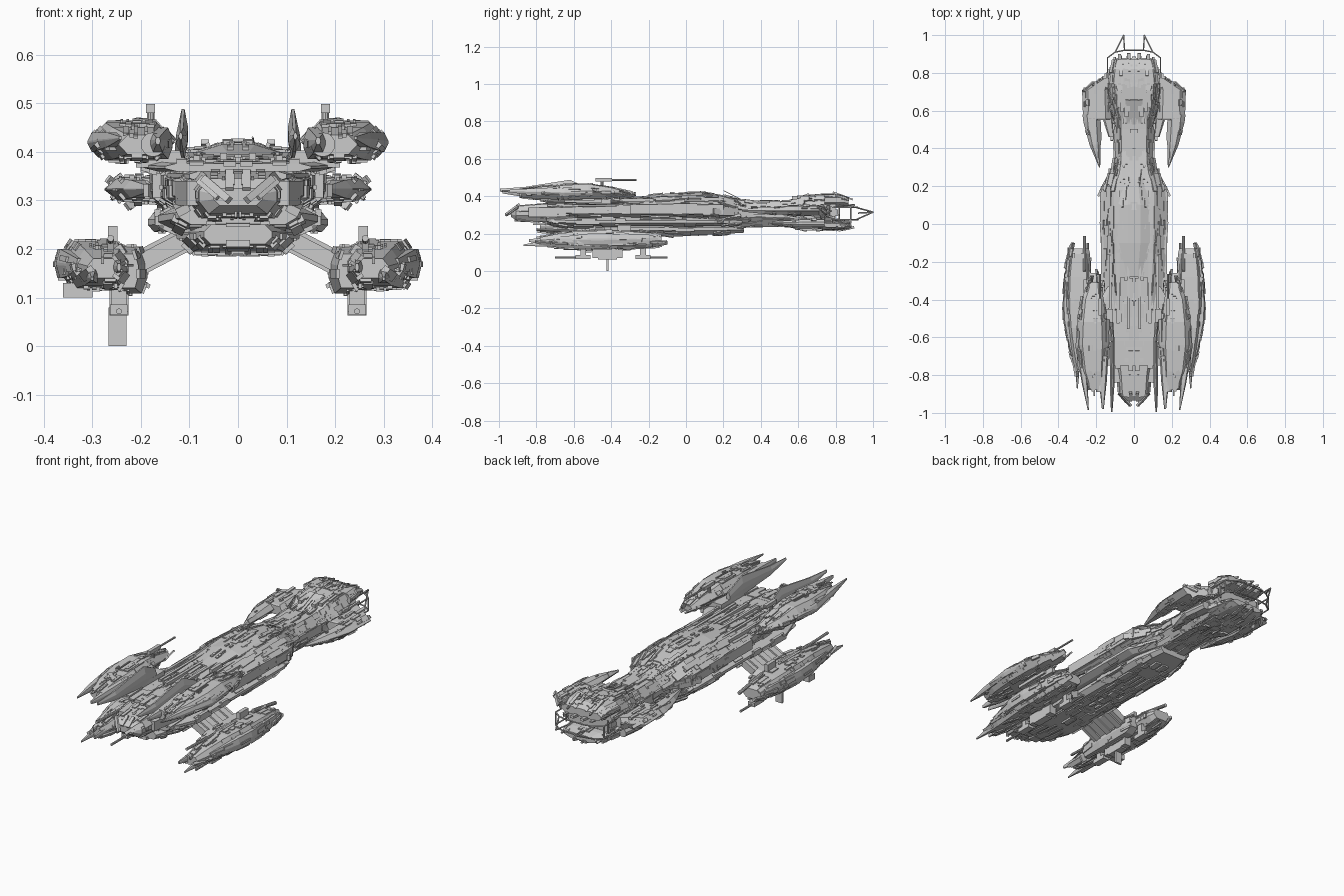
import bpy, bmesh, math, random
from mathutils import Matrix, Vector
random.seed(7)


def finish(name, bm, mirror):
    bmesh.ops.recalc_face_normals(bm, faces=bm.faces)
    me = bpy.data.meshes.new(name)
    bm.to_mesh(me)
    bm.free()
    ob = bpy.data.objects.new(name, me)
    bpy.context.collection.objects.link(ob)
    if mirror:
        ob.modifiers.new("mirror", 'MIRROR').use_mirror_merge = False
    return ob


def add_box(bm, matrix, size):
    bmesh.ops.create_cube(bm, size=1, matrix=matrix @ Matrix.Diagonal((*size, 1)))


def box(name, loc, size, mirror=True, rot=0, axis='Y'):
    bm = bmesh.new()
    add_box(bm, Matrix.Translation(loc) @ Matrix.Rotation(rot, 4, axis), size)
    return finish(name, bm, mirror)


def tube(name, a, b, r, mirror=True, n=10):
    a, b = Vector(a), Vector(b)
    bm = bmesh.new()
    m = Matrix.Translation((a + b) / 2) @ (b - a).to_track_quat('Z', 'Y').to_matrix().to_4x4()
    bmesh.ops.create_cone(bm, cap_ends=True, segments=n, radius1=r, radius2=r,
                          depth=(b - a).length, matrix=m)
    return finish(name, bm, mirror)


# Chamfered body lofted along y; stations are (y, centre x, half width, z low, z high)
def loft(name, stations, mirror=False, a=.65, b=.3, greebles=0, scale=1.0):
    shape = [(-a, -1), (a, -1), (1, -b), (1, b), (a, 1), (-a, 1), (-1, b), (-1, -b)]
    bm = bmesh.new()
    rings = []
    for y, cx, hw, lo, hi in stations:
        rings.append([bm.verts.new((cx + u * hw, y, (lo + hi) / 2 + v * (hi - lo) / 2))
                      for u, v in shape])
    for r, s in zip(rings, rings[1:]):
        for i in range(8):
            j = (i + 1) % 8
            bm.faces.new((r[i], r[j], s[j], s[i]))
    bm.faces.new(rings[0])
    bm.faces.new(rings[-1])
    bmesh.ops.recalc_face_normals(bm, faces=bm.faces)
    if greebles:
        plate(name + "_plating", bm, greebles, scale, not mirror)
    return finish(name, bm, mirror)


# Random armour plates and pipes laid on the faces of a body
def plate(name, body, count, scale, half):
    body.normal_update()
    faces = [f for f in body.faces if len(f.verts) == 4]
    out = bmesh.new()
    for f in random.choices(faces, [f.calc_area() for f in faces], k=count):
        c = [v.co for v in f.verts]
        u, v = random.uniform(.05, .95), random.uniform(.08, .92)
        p = c[0].lerp(c[1], u).lerp(c[3].lerp(c[2], u), v)
        n = f.normal
        if half and p.x < 0:
            p, n = Vector((-p.x, p.y, p.z)), Vector((-n.x, n.y, n.z))
        t = Vector((0, 1, 0)) - n * n.y
        if t.length < .4:
            continue
        t.normalize()
        m = Matrix((t.cross(n), t, n)).transposed().to_4x4()
        m.translation = p
        w = random.uniform(.006, .03) * scale
        add_box(out, m, (w, random.uniform(.02, .13) * scale, random.uniform(.006, .02) * scale))
    finish(name, out, True)


# Central hull, stacked in layers
loft("nose", [(-.935, 0, .05, .29, .325), (-.91, 0, .08, .272, .345), (-.8, 0, .09, .265, .355),
              (-.68, 0, .11, .26, .365)], a=.75, greebles=30, scale=.7)
loft("upper_hull", [(-.74, 0, .10, .29, .355), (-.62, 0, .135, .28, .37), (-.3, 0, .155, .27, .385),
                    (0, 0, .172, .27, .4), (.18, 0, .172, .26, .395), (.28, 0, .12, .25, .38)],
     a=.62, b=.35, greebles=260)
loft("lower_hull", [(-.74, 0, .12, .25, .29), (-.6, 0, .165, .24, .285), (.15, 0, .165, .24, .285),
                    (.28, 0, .11, .24, .29)], a=.8, greebles=110)
loft("keel", [(-.78, 0, .07, .21, .25), (-.6, 0, .115, .195, .255), (.15, 0, .115, .195, .255),
              (.31, 0, .08, .205, .25)], a=.8, greebles=130)
loft("bridge_dome", [(-.28, 0, .05, .37, .395), (-.1, 0, .085, .37, .415), (.1, 0, .085, .37, .42),
                     (.24, 0, .05, .36, .4)], a=.4, greebles=40, scale=.7)
loft("wing_plate", [(-.75, 0, .15, .36, .376), (-.62, 0, .195, .36, .38), (-.42, 0, .19, .36, .38),
                    (-.33, 0, .14, .36, .375)], a=.85, greebles=40)
loft("wing_root", [(-.74, 0, .1, .335, .365), (-.55, 0, .145, .335, .368), (-.35, 0, .145, .335, .368)])
for x in (.03, .085, .125):
    box("dorsal_rail", (x, -.34, .392 - x * .1), (.014, .46 - x, .018))
box("hull_side_rail", (.167, -.05, .33), (.018, .5, .05))
box("nose_cheek", (.1, -.74, .315), (.035, .2, .05), rot=-.12, axis='Z')
for i in range(4):
    box("foredeck_rib", (0, -.72 + i * .06, .372), (.1, .02, .016), False)

# Neck and tail block, split into jaws at the stern
loft("neck", [(.24, 0, .125, .235, .385), (.36, 0, .1, .24, .37), (.5, 0, .105, .24, .37),
              (.6, 0, .11, .24, .375)], greebles=120, scale=.9)
loft("tail_block", [(.55, 0, .105, .245, .37), (.62, 0, .125, .225, .395), (.74, 0, .135, .225, .405),
                    (.8, 0, .13, .235, .4)], a=.7, greebles=110)
loft("tail_upper_jaw", [(.74, 0, .135, .345, .41), (.82, 0, .125, .345, .408), (.87, 0, .115, .35, .39)],
     a=.8, greebles=35, scale=.7)
loft("tail_lower_jaw", [(.74, 0, .135, .22, .275), (.83, 0, .12, .22, .27), (.88, 0, .09, .23, .26)],
     greebles=35, scale=.7)
loft("tail_fin_root", [(.77, .145, .02, .29, .35), (.71, .2, .075, .298, .348), (.56, .195, .075, .298, .348),
                       (.55, .16, .03, .3, .345)], True, a=.6, b=.06, greebles=40, scale=.7)
loft("tail_fin_blade", [(.58, .225, .048, .3, .346), (.54, .222, .046, .3, .345),
                        (.42, .206, .03, .305, .342), (.3, .182, .003, .318, .33)],
     True, a=.5, b=.06, greebles=14, scale=.7)
loft("tail_lower_fin", [(.74, .14, .03, .235, .275), (.62, .15, .035, .235, .275),
                        (.46, .12, .015, .25, .265)], True, greebles=15, scale=.6)

# Open docking frame behind the tail
paths = [[(.14, .78, .34), (.14, .88, .34), (.1, .91, .34), (.05, .92, .34), (0, .92, .34)],
         [(.14, .78, .275), (.14, .88, .275), (.1, .91, .275), (.05, .92, .275), (0, .92, .275)],
         [(.14, .88, .34), (.14, .88, .275)], [(.12, .82, .34), (.12, .82, .275)],
         [(.1, .91, .34), (.055, 1, .315), (.1, .91, .275)], [(.055, 1, .315), (.05, .92, .31)]]
for path in paths:
    for p, q in zip(path, path[1:]):
        tube("docking_frame_rod", p, q, .004, n=6)

# Upper weapon pods with forked prows
loft("upper_pod", [(-.88, .2, .045, .395, .435), (-.78, .215, .07, .385, .45), (-.64, .22, .088, .382, .46),
                   (-.52, .22, .08, .385, .465), (-.4, .22, .06, .39, .445), (-.31, .21, .03, .4, .425)],
     True, a=.6, b=.08, greebles=110, scale=.8)
loft("upper_pod_outer_prong", [(-.985, .242, .003, .425, .432), (-.85, .26, .015, .41, .44),
                               (-.65, .285, .025, .4, .44), (-.5, .28, .018, .405, .435)], True, b=.1)
loft("upper_pod_middle_prong", [(-.98, .165, .005, .415, .43), (-.86, .165, .018, .395, .44),
                                (-.7, .16, .025, .385, .45)], True)
loft("upper_pod_blade", [(-.995, .118, .004, .425, .44), (-.86, .116, .012, .4, .45),
                         (-.62, .113, .01, .385, .488), (-.52, .12, .01, .385, .44)], True, a=.3)
tube("upper_pod_intake", (.175, -.89, .415), (.175, -.78, .415), .025, n=16)
box("upper_pod_pylon", (.16, -.55, .385), (.1, .2, .035))
tube("upper_turret_post", (.18, -.45, .45), (.18, -.45, .485), .008)
box("upper_turret_head", (.18, -.44, .489), (.018, .09, .018))
tube("upper_turret_barrel", (.18, -.4, .487), (.18, -.265, .487), .005, n=8)

# Lower engine pods on angled arms
box("lower_pod_arm", (.155, -.42, .195), (.15, .24, .035), rot=.48)
for y in (-.5, -.42, -.34):
    box("lower_pod_arm_brace", (.16, y, .193), (.13, .035, .05), rot=.48)
loft("lower_pod", [(-.78, .275, .035, .14, .18), (-.68, .28, .055, .125, .2), (-.55, .29, .065, .12, .215),
                   (-.42, .295, .072, .12, .215), (-.28, .295, .066, .122, .21), (-.16, .29, .058, .13, .2),
                   (-.13, .29, .05, .14, .19)], True, a=.65, b=.25, greebles=130, scale=.8)
loft("lower_pod_inner_shell", [(-.64, .225, .02, .12, .19), (-.5, .222, .036, .108, .205),
                               (-.3, .222, .036, .11, .205), (-.26, .22, .03, .13, .19)],
     True, greebles=50, scale=.7)
loft("lower_pod_outer_shell", [(-.7, .325, .008, .15, .18), (-.52, .352, .022, .14, .2),
                               (-.42, .36, .018, .14, .2), (-.2, .345, .015, .145, .195),
                               (-.13, .335, .008, .155, .18)], True, b=.1, greebles=30, scale=.7)
loft("lower_pod_prong", [(-.87, .3, .003, .135, .142), (-.74, .3, .014, .13, .165),
                         (-.6, .3, .025, .13, .18)], True)
loft("lower_pod_inner_prong", [(-.84, .245, .004, .155, .17), (-.7, .25, .015, .14, .185),
                               (-.58, .25, .02, .13, .19)], True)
tube("lower_pod_lance", (.262, -.8, .222), (.262, -.58, .215), .007, n=8)
tube("lower_pod_intake", (.252, -.71, .165), (.252, -.58, .165), .026, n=16)
tube("pod_top_gun", (.262, -.25, .215), (.262, -.065, .185), .009)
box("pod_top_turret", (.258, -.33, .222), (.02, .07, .05))

# Guns slung beneath the lower pods
for y, barrel in ((-.55, -.7), (-.23, -.1)):
    box("belly_gun_post", (.245, y, .105), (.03, .03, .06))
    box("belly_gun_body", (.245, y, .075), (.036, .08, .022))
    tube("belly_gun_barrel", (.245, y, .072), (.245, barrel, .072), .006, n=8)
box("belly_mount", (.245, -.42, .1), (.04, .16, .06))
box("belly_mount_plate", (.245, -.42, .07), (.04, .1, .014))
box("port_sensor_mast", (-.248, -.42, .04), (.038, .012, .08), False)
box("port_stowage", (-.33, -.53, .115), (.06, .05, .03), False)

# Antenna on the rear dorsal deck
tube("antenna", (.04, .29, .385), (.03, .2, .43), .002, False, n=5)
